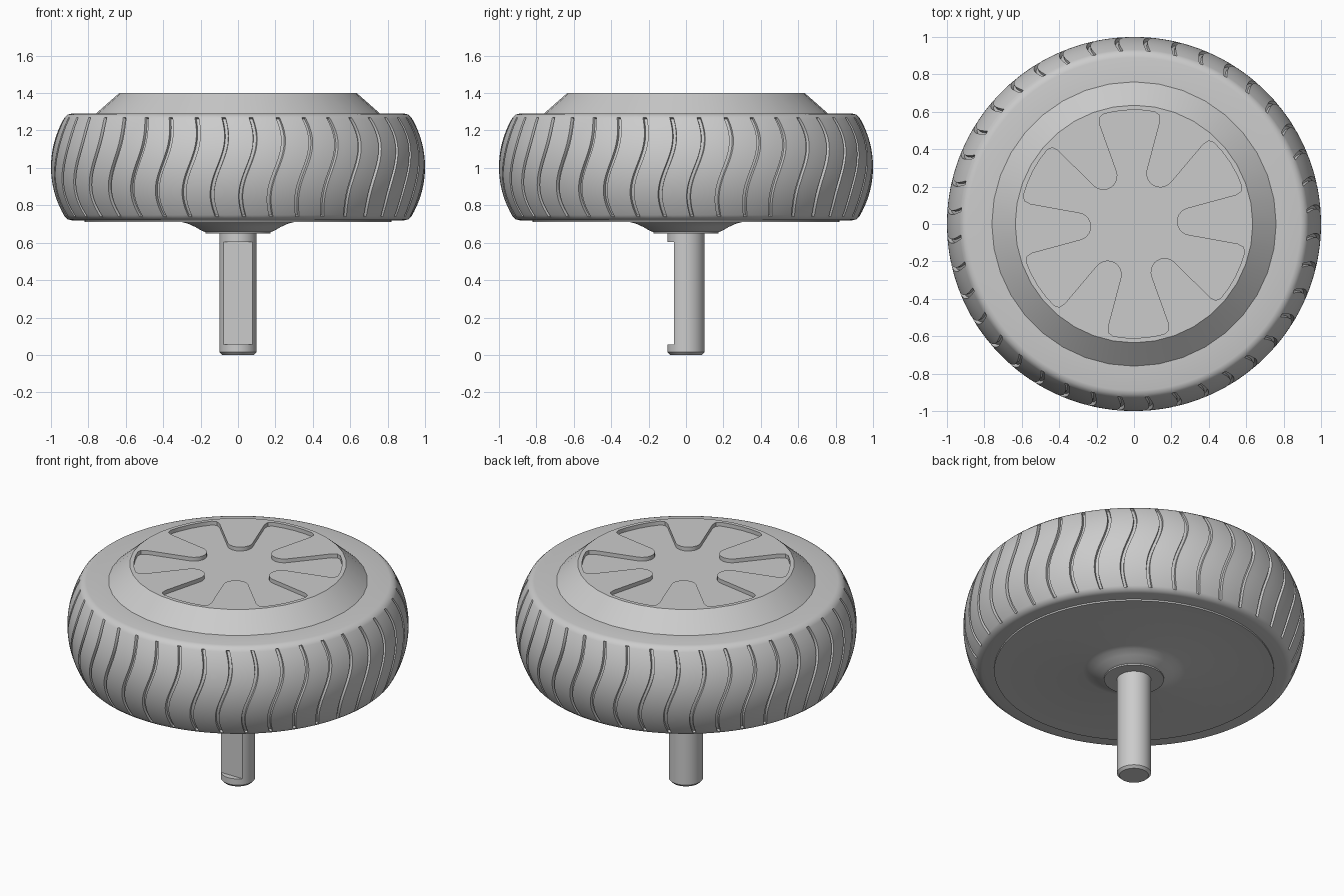
import bpy, bmesh
from math import sin, cos, pi, radians, sqrt

if "Cube" in bpy.data.objects:
    bpy.data.objects.remove(bpy.data.objects["Cube"], do_unlink=True)

GREY = (0.6, 0.6, 0.6, 1)
grey = bpy.data.materials.new("plain grey")
grey.use_nodes = True
grey.diffuse_color = GREY
grey.node_tree.nodes["Principled BSDF"].inputs["Base Color"].default_value = GREY


def finish(bm, name, smooth=True):
    bmesh.ops.recalc_face_normals(bm, faces=bm.faces)
    mesh = bpy.data.meshes.new(name)
    bm.to_mesh(mesh)
    bm.free()
    ob = bpy.data.objects.new(name, mesh)
    bpy.context.collection.objects.link(ob)
    mesh.materials.append(grey)
    if smooth:
        shade(ob)
    return ob


def shade(ob):
    bpy.ops.object.select_all(action='DESELECT')
    ob.select_set(True)
    bpy.context.view_layer.objects.active = ob
    bpy.ops.object.shade_smooth_by_angle(angle=radians(30))


def lathe(name, profile, sides, smooth=True):
    """Turn an (r, z) profile about z and cap both ends."""
    bm = bmesh.new()
    rings = [[bm.verts.new((r * cos(2 * pi * i / sides), r * sin(2 * pi * i / sides), z))
              for i in range(sides)] for r, z in profile]
    for a, b in zip(rings, rings[1:]):
        for i in range(sides):
            j = (i + 1) % sides
            bm.faces.new((a[i], a[j], b[j], b[i]))
    bm.faces.new(rings[0])
    bm.faces.new(rings[-1])
    return finish(bm, name, smooth)


def cut(ob, cutter):
    """Subtract a hidden cutter and apply the result."""
    cutter.hide_render = True
    mod = ob.modifiers.new("cut", 'BOOLEAN')
    mod.operation, mod.solver, mod.object = 'DIFFERENCE', 'EXACT', cutter
    bpy.context.view_layer.objects.active = ob
    bpy.ops.object.modifier_apply(modifier=mod.name)
    bpy.data.objects.remove(cutter, do_unlink=True)
    shade(ob)


# Tyre: bulged ring whose columns follow a wave, with sunken groove columns
MID, HALF, GROOVES, DEPTH, W = 1.005, 0.265, 40, 0.018, 0.011
steps = [HALF, HALF - 0.008] + [HALF * (1 - i / 11) for i in range(1, 22)] + [0.008 - HALF, -HALF]
shoulder = [(0.72, 0.285), (0.89, 0.285), (0.911, 0.28)]
rows = [(r, t, 0) for r, t in shoulder]
rows += [(0.483 + sqrt(0.517 ** 2 - t * t), t, DEPTH if abs(t) < HALF - 0.001 else 0) for t in steps]
rows += [(r, -t, 0) for r, t in reversed(shoulder)]
pitch = 2 * pi / GROOVES
columns = [(-W, 0), (-W * 0.75, 1), (W * 0.75, 1), (W, 0)] + [(W + (pitch - 2 * W) * k / 4, 0) for k in (1, 2, 3)]
bm = bmesh.new()
grid = []
for r, t, depth in rows:
    wave = radians(3.7) - 0.01 + 0.04 * sin(10 * t)
    grid.append([])
    for g in range(GROOVES):
        for offset, sunk in columns:
            a = g * pitch + offset + wave
            rr = r - depth * sunk
            grid[-1].append(bm.verts.new((rr * cos(a), rr * sin(a), MID + t)))
count = len(grid[0])
for n, row in enumerate(grid):
    below = grid[(n + 1) % len(grid)]
    for i in range(count):
        j = (i + 1) % count
        bm.faces.new((row[i], below[i], below[j], row[j]))
finish(bm, "tyre")

# Hub cover: sloped rim with a flat top
cover = lathe("hub_cover", [(0.7, 1.2), (0.76, 1.2), (0.76, 1.29), (0.635, 1.4)], 36, False)

# Six-armed star recess in the cover
star = []
for k in range(6):
    gap = radians(2.5 + 60 * k)
    half = [(0.565, -13.5), (0.598, -14.5), (0.61, -17)]
    star += [(r * cos(gap + radians(d)), r * sin(gap + radians(d))) for r, d in reversed(half)]
    for i in range(11):
        b = gap - pi / 2 - radians(12) - i * radians(156) / 10
        star.append((0.305 * cos(gap) + 0.075 * cos(b), 0.305 * sin(gap) + 0.075 * sin(b)))
    star += [(r * cos(gap - radians(d)), r * sin(gap - radians(d))) for r, d in half]
    star += [(0.61 * cos(gap + radians(d)), 0.61 * sin(gap + radians(d))) for d in (23, 30, 37)]
bm = bmesh.new()
base = bm.faces.new([bm.verts.new((x, y, 1.375)) for x, y in star])
top = bmesh.ops.extrude_face_region(bm, geom=[base])["geom"]
bmesh.ops.translate(bm, vec=(0, 0, 0.1), verts=[v for v in top if isinstance(v, bmesh.types.BMVert)])
cut(cover, finish(bm, "star_cutter", False))

# Back plate with a flared boss
lathe("back_plate", [(0.82, 0.8), (0.82, 0.71), (0.3, 0.71), (0.27, 0.703), (0.23, 0.685),
                     (0.19, 0.662), (0.175, 0.657), (0.175, 0.648)], 64)

# Axle: chamfered shaft with a flat milled on the front
axle = lathe("axle", [(0.085, 0), (0.1, 0.015), (0.1, 0.7)], 40, False)
bm = bmesh.new()
bmesh.ops.create_cube(bm, size=1)
bmesh.ops.scale(bm, vec=(0.4, 0.2, 0.55), verts=bm.verts)
bmesh.ops.translate(bm, vec=(0, -0.164, 0.33), verts=bm.verts)
cut(axle, finish(bm, "flat_cutter", False))
